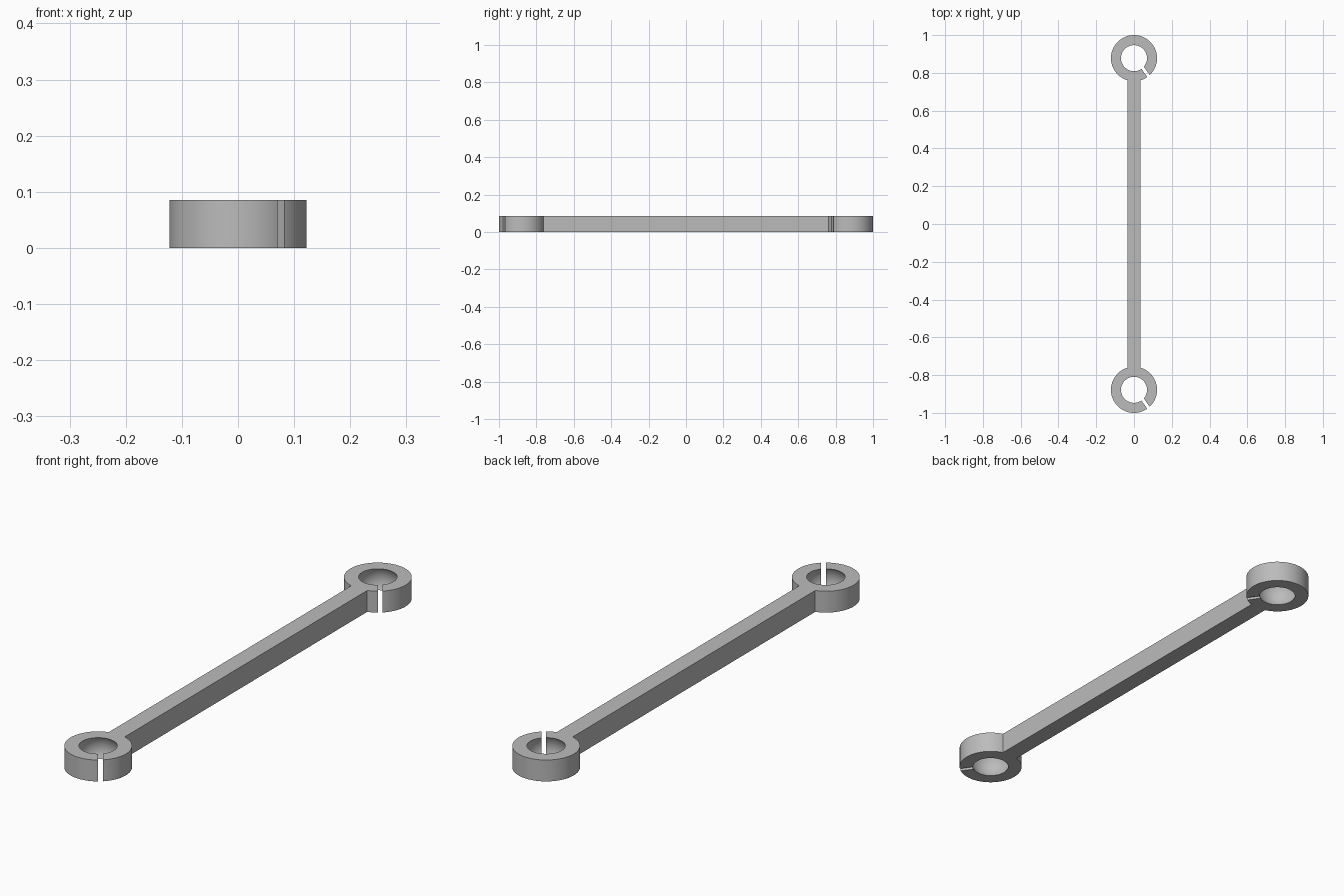
import bpy, bmesh
from math import sin, cos, asin, pi, radians
from mathutils import Matrix, Vector

if "Cube" in bpy.data.objects:
    bpy.data.objects.remove(bpy.data.objects["Cube"], do_unlink=True)

HEIGHT = 0.085
EYE_R = 0.122          # outer radius of each end eye
EYE_Y = 1 - EYE_R      # eye centre distance from the middle
ROD = 0.035            # half width of the rod
SOCKET_R = 0.081       # spherical socket
SLOT_W = 0.0167
SLOT_ANGLE = radians(-55)
SEGMENTS = 96

grey = bpy.data.materials.new("grey")
grey.use_nodes = True
colour = (0.5, 0.5, 0.5, 1)
grey.diffuse_color = colour
grey.node_tree.nodes["Principled BSDF"].inputs["Base Color"].default_value = colour


def add_object(name, bm):
    bmesh.ops.recalc_face_normals(bm, faces=bm.faces)
    mesh = bpy.data.meshes.new(name)
    bm.to_mesh(mesh)
    bm.free()
    obj = bpy.data.objects.new(name, mesh)
    bpy.context.collection.objects.link(obj)
    mesh.materials.append(grey)
    return obj


def cut(target, cutter):
    cutter.hide_render = True
    bpy.context.view_layer.objects.active = target
    mod = target.modifiers.new("cut", "BOOLEAN")
    mod.operation = "DIFFERENCE"
    mod.solver = "EXACT"
    mod.object = cutter
    bpy.ops.object.modifier_apply(modifier=mod.name)
    bpy.data.objects.remove(cutter, do_unlink=True)


# Link outline: an arc round each eye, joined by the straight rod sides
neck = asin(ROD / EYE_R)
arc = []
for i in range(SEGMENTS + 1):
    a = -pi / 2 + neck + (2 * pi - 2 * neck) * i / SEGMENTS
    arc.append(Vector((EYE_R * cos(a), EYE_Y + EYE_R * sin(a), 0)))
outline = arc + [-p for p in arc]

bm = bmesh.new()
base = bm.faces.new([bm.verts.new(p) for p in outline])
top = bmesh.ops.extrude_face_region(bm, geom=[base])["geom"]
bmesh.ops.translate(bm, vec=(0, 0, HEIGHT),
                    verts=[v for v in top if isinstance(v, bmesh.types.BMVert)])
link = add_object("connecting_rod", bm)

for side in (-1, 1):
    centre = Matrix.Translation((0, side * EYE_Y, HEIGHT / 2))

    # Ball socket through the eye
    bm = bmesh.new()
    bmesh.ops.create_uvsphere(bm, u_segments=SEGMENTS, v_segments=48,
                              radius=SOCKET_R, matrix=centre)
    cut(link, add_object("socket_cutter", bm))

    # Slot that lets the eye flex open
    length = 0.2
    bm = bmesh.new()
    bmesh.ops.create_cube(bm, size=1, matrix=centre
                          @ Matrix.Rotation(SLOT_ANGLE, 4, "Z")
                          @ Matrix.Translation((length / 2, SLOT_W / 2, 0))
                          @ Matrix.Diagonal((length, SLOT_W, HEIGHT * 2, 1)))
    cut(link, add_object("slot_cutter", bm))

# Smooth curved walls, crisp edges
bpy.ops.object.select_all(action="DESELECT")
link.select_set(True)
bpy.context.view_layer.objects.active = link
bpy.ops.object.shade_smooth_by_angle(angle=radians(30))
